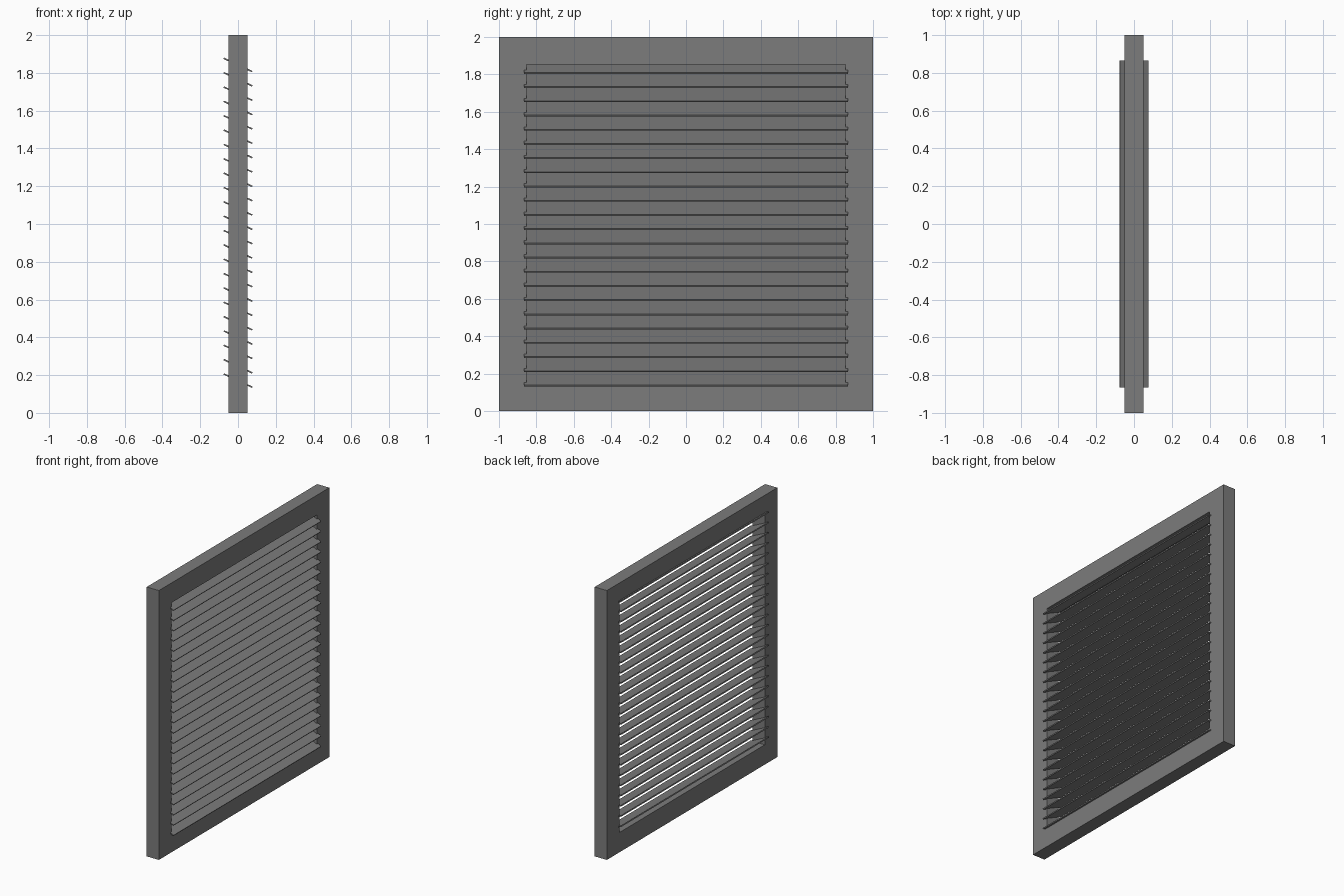
import bpy, bmesh, math

if "Cube" in bpy.data.objects:
    bpy.data.objects.remove(bpy.data.objects["Cube"])

OUT, INN, HALF_DEPTH = 1.0, 0.853, 0.05
SLATS, Z_LOW, Z_HIGH = 23, 0.171, 1.842
SLAT_SIZE = (0.167, 1.732, 0.008)
TILT = math.radians(25)

dark = bpy.data.materials.new("dark_grey")
dark.diffuse_color = (0.2, 0.2, 0.2, 1)
dark.use_nodes = True
dark.node_tree.nodes["Principled BSDF"].inputs["Base Color"].default_value = dark.diffuse_color


def link(bm, name):
    bmesh.ops.recalc_face_normals(bm, faces=bm.faces)
    mesh = bpy.data.meshes.new(name)
    bm.to_mesh(mesh)
    bm.free()
    mesh.materials.append(dark)
    obj = bpy.data.objects.new(name, mesh)
    bpy.context.collection.objects.link(obj)
    return obj


# Mitred square frame: four-sided loops bridged around the opening
bm = bmesh.new()
profile = [(-HALF_DEPTH, OUT), (HALF_DEPTH, OUT), (HALF_DEPTH, INN), (-HALF_DEPTH, INN)]
corners = [(-1, -1), (1, -1), (1, 1), (-1, 1)]
rings = [[bm.verts.new((x, r * sy, 1 + r * sz)) for x, r in profile] for sy, sz in corners]
for i in range(4):
    a, b = rings[i], rings[(i + 1) % 4]
    for j in range(4):
        k = (j + 1) % 4
        bm.faces.new((a[j], a[k], b[k], b[j]))
link(bm, "frame")

# Tilted slats, outer (+x) edge low, ends housed in the frame
for i in range(SLATS):
    bm = bmesh.new()
    bmesh.ops.create_cube(bm, size=1)
    bmesh.ops.scale(bm, vec=SLAT_SIZE, verts=bm.verts)
    slat = link(bm, f"slat_{i + 1:02d}")
    slat.location.z = Z_LOW + (Z_HIGH - Z_LOW) * i / (SLATS - 1)
    slat.rotation_euler.y = TILT
